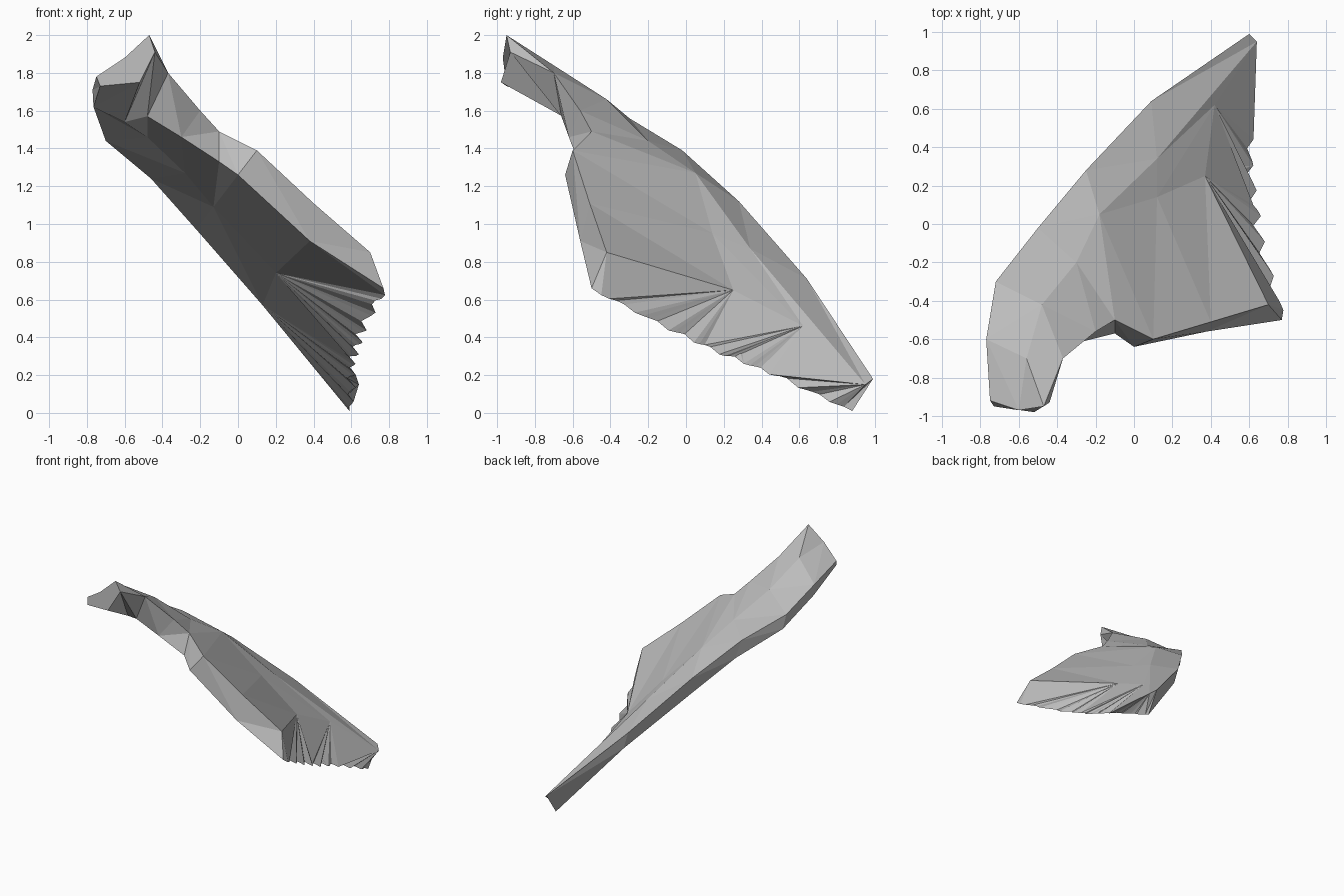
import bpy, bmesh, random
from mathutils import Vector

if "Cube" in bpy.data.objects:
    bpy.data.objects.remove(bpy.data.objects["Cube"])

random.seed(4)

# Cross rows of the upper skin, each from leading edge to trailing edge
TOP = [
    [(-.75, -.92, 1.78), (-.60, -.97, 1.88), (-.47, -.95, 2.0)],
    [(-.77, -.60, 1.71), (-.56, -.70, 1.84), (-.37, -.70, 1.80)],
    [(-.72, -.30, 1.56), (-.48, -.42, 1.66), (-.20, -.56, 1.60)],
    [(-.50, -.02, 1.39), (-.30, -.20, 1.44), (-.10, -.50, 1.49)],
    [(-.25, .28, 1.12), (-.18, .05, 1.27), (.10, -.60, 1.39)],
    [(.09, .64, .71), (.12, .34, .87), (.12, .14, .95), (.40, -.51, 1.11)],
    [(.60, .99, .18), (.64, .95, .15), (.42, .62, .46), (.37, .25, .65), (.70, -.42, .85)],
]
# Matching rows of the underside
LOW = [
    [(-.73, -.95, 1.73), (-.52, -.98, 1.75), (-.44, -.93, 1.91)],
    [(-.765, -.60, 1.62), (-.60, -.60, 1.54), (-.48, -.66, 1.57)],
    [(-.70, -.28, 1.44), (-.48, -.42, 1.46), (-.30, -.62, 1.46)],
    [(-.46, .00, 1.24), (-.28, -.22, 1.27), (-.10, -.57, 1.33)],
    [(-.22, .26, .97), (-.13, .00, 1.09), (.00, -.64, 1.26)],
    [(.13, .64, .57), (.20, .15, .74), (.38, -.56, .91)],
]
# Smooth guide for the ragged end, then saw-tooth it
GUIDE = [(.59, .88, .01), (.60, .50, .19), (.61, .20, .31), (.66, -.10, .45), (.77, -.50, .66)]


def ragged(guide, per=9):
    pts = []
    for a, b in zip(guide, guide[1:]):
        for i in range(per):
            pts.append(Vector(a).lerp(Vector(b), i / per))
    pts.append(Vector(guide[-1]))
    for i, p in enumerate(pts[1:-1], 1):
        tooth = (-.03, -.01, .02, .035)[i % 4] * random.uniform(.5, 1.1)
        p += Vector((.7, .25, -.45)) * tooth
    return pts


bm = bmesh.new()


def row(points):
    return [bm.verts.new(p) for p in points]


def params(vs):
    d = [0.0]
    for a, b in zip(vs, vs[1:]):
        d.append(d[-1] + (b.co - a.co).length)
    return [x / d[-1] for x in d]


def strip(a, b):
    """Fill between two rows of any length with triangles."""
    pa, pb = params(a), params(b)
    i = j = 0
    while i < len(a) - 1 or j < len(b) - 1:
        if j == len(b) - 1 or (i < len(a) - 1 and pa[i + 1] <= pb[j + 1]):
            bm.faces.new((a[i], a[i + 1], b[j]))
            i += 1
        else:
            bm.faces.new((a[i], b[j + 1], b[j]))
            j += 1


top = [row(r) for r in TOP]
low = [row(r) for r in LOW] + [row(ragged(GUIDE))]

# Upper skin, underside, ragged end face
for rows in (top, low):
    for a, b in zip(rows, rows[1:]):
        strip(a, b)
strip(top[-1], low[-1])
# Leading and trailing side walls
for k in (0, -1):
    strip([r[k] for r in top], [r[k] for r in low])
# Cap at the narrow end
bm.faces.new(top[0] + low[0][::-1])
bmesh.ops.recalc_face_normals(bm, faces=bm.faces)

mesh = bpy.data.meshes.new("wing")
bm.to_mesh(mesh)
bm.free()
wing = bpy.data.objects.new("wing", mesh)
bpy.context.collection.objects.link(wing)

# Single plain grey
grey = bpy.data.materials.new("plain grey")
grey.diffuse_color = (.5, .5, .5, 1)
grey.use_nodes = True
grey.node_tree.nodes["Principled BSDF"].inputs["Base Color"].default_value = grey.diffuse_color
mesh.materials.append(grey)
